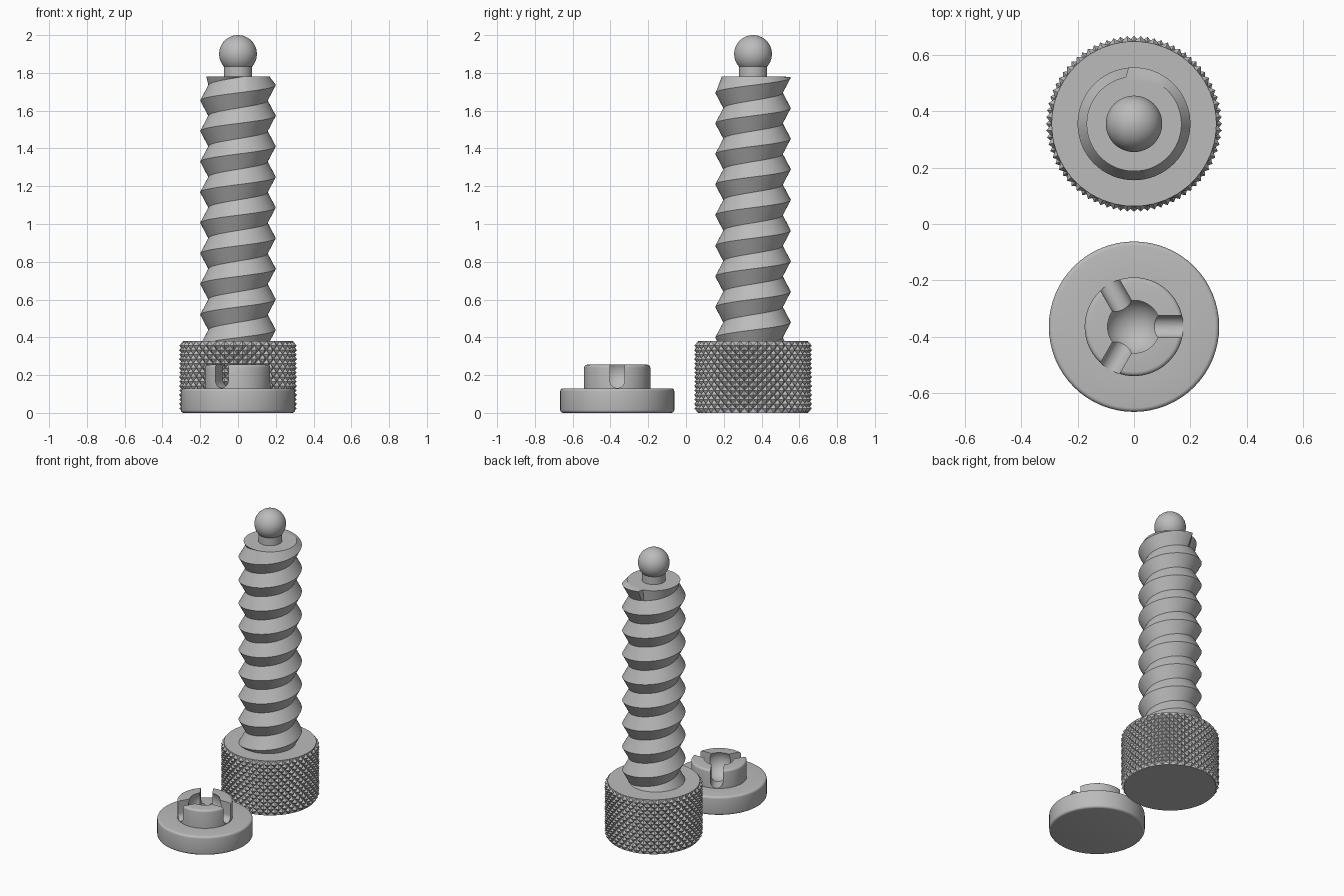
import bpy, bmesh
from math import sin, cos, pi, radians
from mathutils import Matrix, Vector

cube = bpy.data.objects.get("Cube")
if cube:
    bpy.data.objects.remove(cube, do_unlink=True)

GREY = (0.5, 0.5, 0.5, 1.0)
steel = bpy.data.materials.new("grey_steel")
steel.use_nodes = True
steel.diffuse_color = GREY
steel.node_tree.nodes["Principled BSDF"].inputs["Base Color"].default_value = GREY

SCREW_Y, PAD_Y = 0.355, -0.364


def finish(bm, name, y):
    bmesh.ops.recalc_face_normals(bm, faces=bm.faces)
    mesh = bpy.data.meshes.new(name)
    bm.to_mesh(mesh)
    bm.free()
    mesh.materials.append(steel)
    obj = bpy.data.objects.new(name, mesh)
    obj.location.y = y
    bpy.context.collection.objects.link(obj)
    return obj


def smooth(obj):
    bpy.ops.object.select_all(action='DESELECT')
    obj.select_set(True)
    bpy.context.view_layer.objects.active = obj
    bpy.ops.object.shade_smooth_by_angle(angle=radians(30))


def arc(cr, cz, rad, start, end, steps):
    """Profile points (radius, height) along an arc, angles in degrees."""
    angles = [radians(start + (end - start) * k / steps) for k in range(steps + 1)]
    return [(cr + rad * cos(a), cz + rad * sin(a)) for a in angles]


def lathe(profile, steps=64):
    bm = bmesh.new()
    verts = [bm.verts.new((r, 0, z)) for r, z in profile]
    edges = [bm.edges.new(pair) for pair in zip(verts, verts[1:])]
    bmesh.ops.spin(bm, geom=verts + edges, cent=(0, 0, 0), axis=(0, 0, 1),
                   angle=2 * pi, steps=steps)
    bmesh.ops.remove_doubles(bm, verts=bm.verts, dist=1e-5)
    return bm


def cut(obj, cutter):
    cutter.hide_render = True
    mod = obj.modifiers.new("cut", 'BOOLEAN')
    mod.operation = 'DIFFERENCE'
    mod.solver = 'EXACT'
    mod.object = cutter
    bpy.context.view_layer.objects.active = obj
    bpy.ops.object.modifier_apply(modifier=mod.name)
    bpy.data.objects.remove(cutter, do_unlink=True)


# Knurled head: staggered pyramids, grooves run along the diagonals
COLS, ROWS, HEAD_H = 80, 16, 0.38
bm = bmesh.new()
grid = []
for j in range(ROWS + 1):
    ring = []
    for i in range(COLS):
        apex = (i + j) % 2 == 0 and 0 < j < ROWS
        r, a = (0.312 if apex else 0.292), 2 * pi * i / COLS
        ring.append(bm.verts.new((r * cos(a), r * sin(a), HEAD_H * j / ROWS)))
    grid.append(ring)
for j in range(ROWS):
    for i in range(COLS):
        n = (i + 1) % COLS
        a, b, c, d = grid[j][i], grid[j][n], grid[j + 1][n], grid[j + 1][i]
        tris = [(a, b, d), (b, c, d)] if (i + j) % 2 == 0 else [(a, b, c), (a, c, d)]
        for tri in tris:
            bm.faces.new(tri)
bm.faces.new(grid[0])
bm.faces.new(grid[-1])
finish(bm, "knurled_head", SCREW_Y)

# Threaded shaft: right-handed helical ribbon of crests and roots
SEG, TURNS, PITCH, TOP = 64, 11, 0.162, 1.78
CREST, ROOT, START = 0.2, 0.157, 0.115
bm = bmesh.new()
helix = {}
for j in range(2 * TURNS + 3):
    for i in range(SEG):
        r, a = (ROOT if j % 2 else CREST), 2 * pi * i / SEG
        z = START + PITCH * (j / 2 + i / SEG)
        helix[j, i] = bm.verts.new((r * cos(a), r * sin(a), z))
for j in range(2 * TURNS):
    for i in range(SEG):
        nj, ni = (j, i + 1) if i + 1 < SEG else (j + 2, 0)
        bm.faces.new((helix[j, i], helix[nj, ni], helix[nj + 1, ni], helix[j + 1, i]))
for height, up in ((TOP, 1), (0.3, -1)):
    result = bmesh.ops.bisect_plane(
        bm, geom=bm.verts[:] + bm.edges[:] + bm.faces[:], dist=1e-5,
        plane_co=(0, 0, height), plane_no=(0, 0, up), clear_outer=True)
    rim = [g for g in result["geom_cut"] if isinstance(g, bmesh.types.BMEdge)]
    # Trim the end to a round face
    for v in {v for e in rim for v in e.verts}:
        flat = Vector((v.co.x, v.co.y, 0)).normalized() * 0.168
        v.co = (flat.x, flat.y, height)
    bmesh.ops.holes_fill(bm, edges=rim, sides=0)
loose = [v for v in bm.verts if not v.link_faces]
bmesh.ops.delete(bm, geom=loose, context='VERTS')
smooth(finish(bm, "threaded_shaft", SCREW_Y))

# Neck and ball tip
tip = [(0, TOP - 0.02), (0.075, TOP - 0.02)] + arc(0, 1.9, 0.1, -41.4, 90, 24)
smooth(finish(lathe(tip, 48), "ball_tip", SCREW_Y))

# Swivel pad: rounded disc with a raised hub
profile = ([(0, 0)] + arc(0.287, 0.015, 0.015, -90, 0, 4)
           + arc(0.287, 0.115, 0.015, 0, 90, 4) + [(0.175, 0.13)]
           + arc(0.16, 0.24, 0.015, 0, 90, 4) + [(0, 0.255)])
pad = finish(lathe(profile), "swivel_pad", PAD_Y)

# Ball socket
bm = bmesh.new()
bmesh.ops.create_uvsphere(bm, u_segments=48, v_segments=32, radius=0.105)
bmesh.ops.translate(bm, verts=bm.verts, vec=(0, 0, 0.208))
cut(pad, finish(bm, "socket_cutter", PAD_Y))

# Three round-bottomed slots in the hub
for k in range(3):
    bm = bmesh.new()
    outline = [(0.039, 0.35)] + arc(0, 0.171, 0.039, 0, -180, 16) + [(-0.039, 0.35)]
    face = bm.faces.new([bm.verts.new((0, y, z)) for y, z in outline])
    moved = bmesh.ops.extrude_face_region(bm, geom=[face])["geom"]
    bmesh.ops.translate(bm, vec=(0.25, 0, 0),
                        verts=[g for g in moved if isinstance(g, bmesh.types.BMVert)])
    bmesh.ops.rotate(bm, verts=bm.verts, cent=(0, 0, 0),
                     matrix=Matrix.Rotation(2 * pi * k / 3, 3, 'Z'))
    cut(pad, finish(bm, "slot_cutter", PAD_Y))
smooth(pad)
